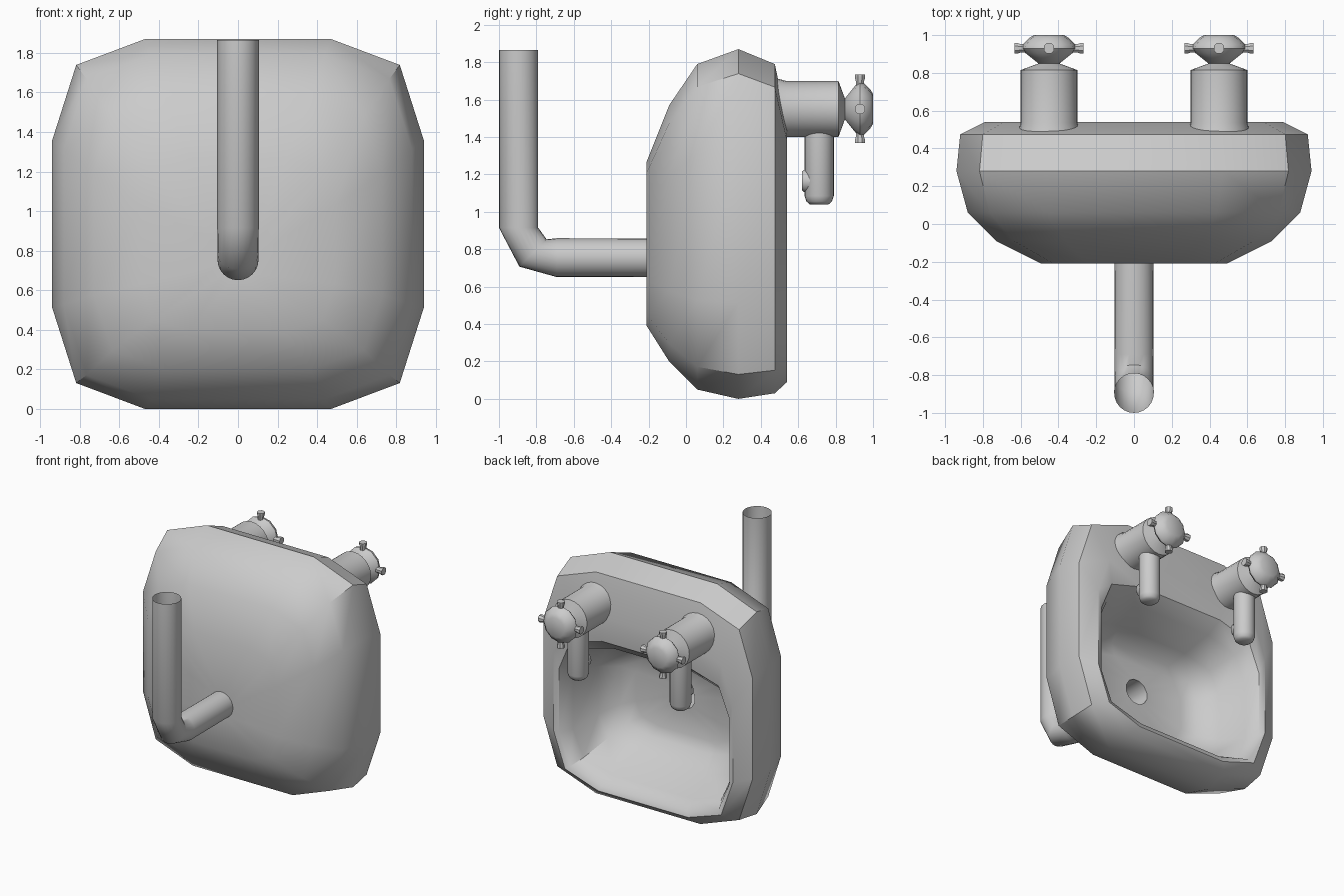
import bpy, bmesh
from math import sin, cos, pi, radians
from mathutils import Vector

if "Cube" in bpy.data.objects:
    bpy.data.objects.remove(bpy.data.objects["Cube"])


def finish(name, bm, angle=42):
    bmesh.ops.recalc_face_normals(bm, faces=bm.faces)
    me = bpy.data.meshes.new(name)
    bm.to_mesh(me)
    bm.free()
    ob = bpy.data.objects.new(name, me)
    bpy.context.collection.objects.link(ob)
    bpy.ops.object.select_all(action='DESELECT')
    ob.select_set(True)
    bpy.context.view_layer.objects.active = ob
    bpy.ops.object.shade_smooth_by_angle(angle=radians(angle))
    return ob


def loft(bm, rings, cap_start=False, cap_end=False):
    loops = [[bm.verts.new(p) for p in ring] for ring in rings]
    n = len(loops[0])
    for a, b in zip(loops, loops[1:]):
        for i in range(n):
            j = (i + 1) % n
            bm.faces.new((a[i], a[j], b[j], b[i]))
    if cap_start:
        bm.faces.new(loops[0])
    if cap_end:
        bm.faces.new(loops[-1])


def circle(center, u, v, r, n=24, phase=0.0, flute=0.0):
    c, u, v = Vector(center), Vector(u), Vector(v)
    out = []
    for i in range(n):
        a = 2 * pi * i / n + phase
        k = r * (1 - flute * (i % 2))
        out.append(c + u * (k * cos(a)) + v * (k * sin(a)))
    return out


X, Y, Z = (1, 0, 0), (0, 1, 0), (0, 0, 1)

# Basin: twelve-sided rounded rectangles lofted from the back, over the rim, to the drain
CORNER = [(1, .45), (.87, .86), (.5, 1)]
OUTLINE = (CORNER + [(-x, z) for x, z in CORNER[::-1]]
           + [(-x, -z) for x, z in CORNER] + [(x, -z) for x, z in CORNER[::-1]])


def basin_ring(y, w, z0, z1):
    return [(x * w, y, (z0 + z1) / 2 + z * (z1 - z0) / 2) for x, z in OUTLINE]


sections = [(-.21, .49, .39, 1.27), (-.09, .73, .20, 1.57), (.06, .88, .05, 1.79),
            (.28, .94, 0, 1.87), (.475, .92, .03, 1.79), (.54, .79, .09, 1.48),
            (.525, .75, .13, 1.28), (.42, .70, .18, 1.19), (.20, .63, .28, 1.12),
            (.07, .53, .38, 1.05), (.03, .42, .46, .98)]
bm = bmesh.new()
loft(bm, [circle((0, -.21, .755), X, Z, .1, 12, pi / 12)]
     + [basin_ring(*s) for s in sections]
     + [circle((0, .03, .755), X, Z, .1, 12, pi / 12)])
finish("basin", bm)

# Drain pipe: open tube with a two-step elbow
bm = bmesh.new()
h = .7071
loft(bm, [circle((0, .03, .755), X, Z, .102), circle((0, -.69, .755), X, Z, .104),
          circle((0, -.818, .78), X, (0, h, h), .103),
          circle((0, -.895, .915), X, Y, .105), circle((0, -.895, 1.865), X, Y, .105)])
finish("drain_pipe", bm, 50)

for side, label in ((-1, "left"), (1, "right")):
    cx, cz = .45 * side, 1.55

    # Tap body with flared base and narrow neck
    bm = bmesh.new()
    profile = [(.46, .165), (.50, .16), (.535, .15), (.815, .15), (.85, .055), (.88, .055)]
    loft(bm, [circle((cx, y, cz), X, Z, r) for y, r in profile], True, True)
    finish(label + "_tap_body", bm)

    # Fluted handle
    bm = bmesh.new()
    profile = [(.845, .05, 0), (.905, .125, .04), (.93, .145, .04),
               (.95, .14, .04), (.985, .105, .06), (1.0, .08, .06)]
    loft(bm, [circle((cx, y, cz), X, Z, r, 24, 0, f) for y, r, f in profile], True, True)
    finish(label + "_tap_handle", bm)

    # Four flared grips around the handle
    bm = bmesh.new()
    for k in range(4):
        d = Vector((cos(k * pi / 2), 0, sin(k * pi / 2)))
        t = Vector((-d.z, 0, d.x))
        loft(bm, [circle(Vector((cx, .93, cz)) + d * s, t, Y, r, 8, pi / 8)
                  for s, r in ((.10, .024), (.15, .024), (.168, .03), (.183, .03))], True, True)
    finish(label + "_tap_grips", bm)

    # Spout hanging from the body, with a small outlet facing the basin
    bm = bmesh.new()
    loft(bm, [circle((cx, .712, z), X, Y, r) for z, r in
              ((1.5, .078), (1.085, .078), (1.055, .068), (1.04, .05))], True, True)
    finish(label + "_spout", bm, 50)
    bm = bmesh.new()
    loft(bm, [circle((cx, y, 1.165), X, Z, r, 16) for y, r in
              ((.70, .06), (.632, .06), (.62, .05))], True, True)
    finish(label + "_spout_outlet", bm)
